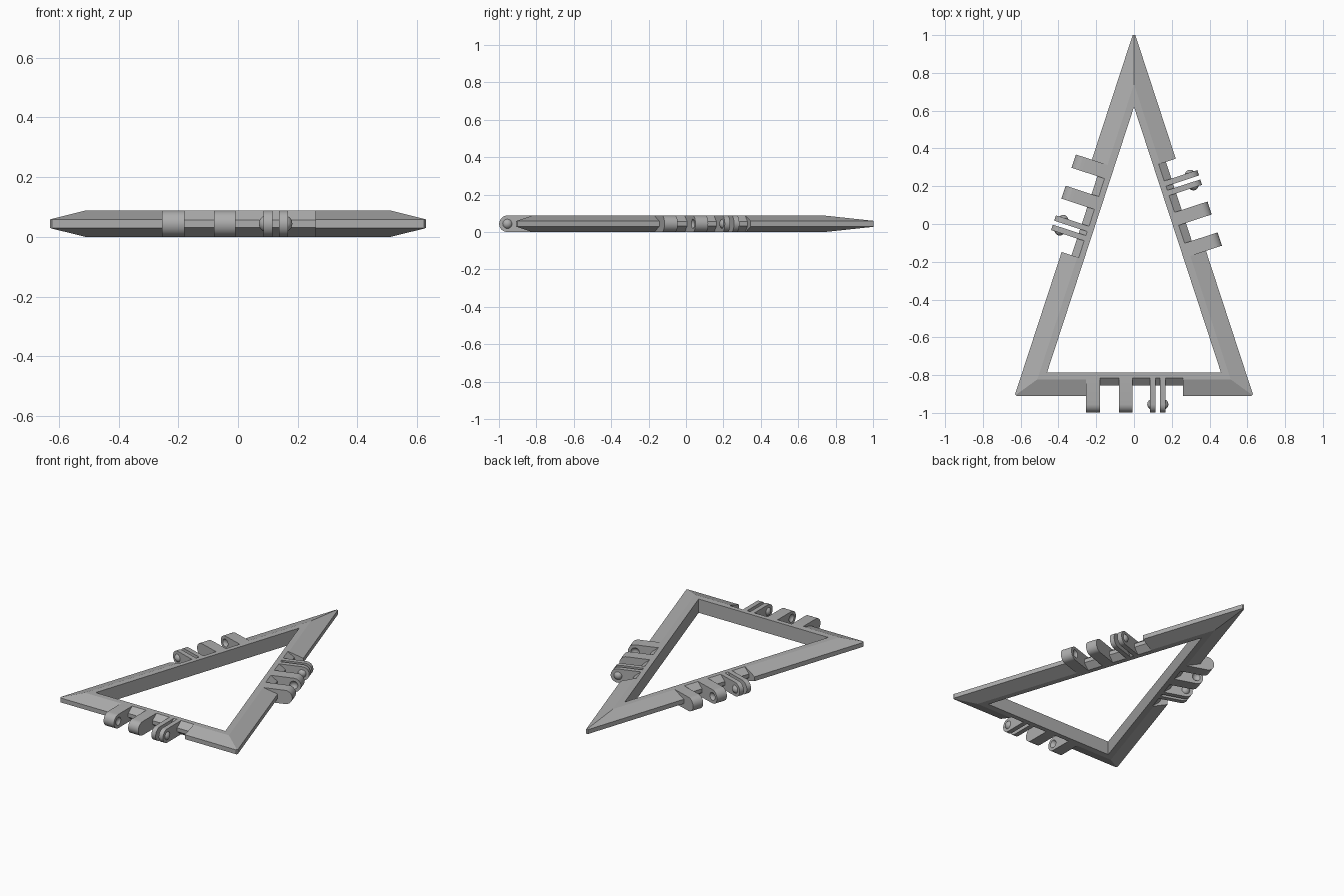
import bpy, bmesh, math
from mathutils import Matrix, Vector

if "Cube" in bpy.data.objects:
    bpy.data.objects.remove(bpy.data.objects["Cube"], do_unlink=True)

grey = bpy.data.materials.new("plain_grey")
grey.use_nodes = True
GREY = (0.42, 0.42, 0.42, 1)
grey.diffuse_color = GREY
grey.node_tree.nodes["Principled BSDF"].inputs["Base Color"].default_value = GREY

H = 0.088            # frame thickness
MID = H / 2
WIDTH = 0.125        # bar width
KNUCKLE = 0.17       # hinge axis distance from the inner edge
INNER = [Vector(p) for p in ((-0.46, -0.785), (0.46, -0.785), (0, 0.62))]


def finish(bm, name, matrix=Matrix()):
    bmesh.ops.recalc_face_normals(bm, faces=bm.faces[:])
    me = bpy.data.meshes.new(name)
    bm.to_mesh(me)
    bm.free()
    me.materials.append(grey)
    me.transform(matrix)
    ob = bpy.data.objects.new(name, me)
    bpy.context.collection.objects.link(ob)
    return ob


def prism(name, profile, s0, s1, matrix):
    """Extrude a (distance outward, height) profile along the bar."""
    bm = bmesh.new()
    face = bm.faces.new([bm.verts.new((s0, -u, z)) for u, z in profile])
    ext = bmesh.ops.extrude_face_region(bm, geom=[face])
    verts = [v for v in ext["geom"] if isinstance(v, bmesh.types.BMVert)]
    bmesh.ops.translate(bm, verts=verts, vec=(s1 - s0, 0, 0))
    return finish(bm, name, matrix)


def ball(name, s, matrix, radius=0.0283):
    bm = bmesh.new()
    bmesh.ops.create_uvsphere(bm, u_segments=24, v_segments=16, radius=radius)
    bmesh.ops.translate(bm, verts=bm.verts[:], vec=(s, -KNUCKLE, MID))
    return finish(bm, name, matrix)


def activate(ob):
    bpy.ops.object.select_all(action='DESELECT')
    ob.select_set(True)
    bpy.context.view_layer.objects.active = ob


def combine(ob, other, operation):
    mod = ob.modifiers.new(operation.lower(), 'BOOLEAN')
    mod.operation, mod.object, mod.solver = operation, other, 'EXACT'
    activate(ob)
    bpy.ops.object.modifier_apply(modifier=mod.name)
    bpy.data.objects.remove(other, do_unlink=True)


def smooth(ob):
    activate(ob)
    bpy.ops.object.shade_smooth_by_angle(angle=math.radians(30))


# Triangular frame: bar section swept round the three corners
def outward(i):
    d = (INNER[(i + 1) % 3] - INNER[i]).normalized()
    return Vector((d.y, -d.x))


def corner_direction(i):
    a, b = outward(i - 1), outward(i)
    return (a + b) / (1 + a.dot(b))


section = [(0, 0), (0.0375, 0), (WIDTH, 0.03), (WIDTH, 0.058), (0.0375, H), (0, H)]
bm = bmesh.new()
rings = []
for i in range(3):
    ring = []
    for u, z in section:
        p = INNER[i] + corner_direction(i) * u
        ring.append(bm.verts.new((p.x, p.y, z)))
    rings.append(ring)
n = len(section)
for i in range(3):
    a, b = rings[i], rings[(i + 1) % 3]
    for k in range(n):
        bm.faces.new((a[k], a[(k + 1) % n], b[(k + 1) % n], b[k]))

# Blunt the three sharp tips
for i, trim in enumerate((0.008, 0.008, 0.02)):
    c = corner_direction(i)
    tip = INNER[i] + c * WIDTH - c.normalized() * trim
    cut = bmesh.ops.bisect_plane(bm, geom=bm.verts[:] + bm.edges[:] + bm.faces[:],
                                 plane_co=tip.to_3d(), plane_no=c.to_3d(), clear_outer=True)
    rim = [e for e in cut["geom_cut"] if isinstance(e, bmesh.types.BMEdge)]
    bmesh.ops.holes_fill(bm, edges=rim)
frame = finish(bm, "triangle_frame")

# Hinge parts, repeated on every side
recess = [(0.03, H + 0.05), (0.03, H), (0.07, 0.056), (0.07, 0.032),
          (0.03, 0), (0.03, -0.05), (0.3, -0.05), (0.3, H + 0.05)]
arc = [math.pi * (k / 16 - 0.5) for k in range(17)]
tab = [(0.03, H), (0.03, 0)] + [(KNUCKLE + MID * math.cos(t), MID + MID * math.sin(t)) for t in arc]

for i, side in enumerate(("front", "left", "right")):
    o = outward(i)
    angle = math.atan2(o.y, o.x) + math.pi / 2
    base = o * INNER[i].dot(o)
    place = Matrix.Translation(base.to_3d()) @ Matrix.Rotation(angle, 4, 'Z')

    # Recess with slanted walls
    combine(frame, prism("recess_cutter", recess, -0.254, 0.26, place), 'DIFFERENCE')

    # Two thick knuckles with facing sockets
    for label, s0, s1, socket in (("outer", -0.254, -0.18, -0.1667),
                                  ("middle", -0.08, -0.008, -0.0933)):
        knuckle = prism(f"{side}_{label}_knuckle", tab, s0, s1, place)
        combine(knuckle, ball("socket_cutter", socket, place), 'DIFFERENCE')
        smooth(knuckle)

    # Thin spring plates with domed studs on their outer faces
    for label, s0, s1, stud in (("near", 0.085, 0.115, 0.0983),
                                ("far", 0.137, 0.167, 0.1537)):
        plate = prism(f"{side}_{label}_plate", tab, s0, s1, place)
        dome = ball("dome", stud, place)
        # Keep only the outer half of the dome
        trim_range = (0.0, 0.1) if label == "near" else (0.15, 0.25)
        square = [(0.1, -0.1), (0.3, -0.1), (0.3, 0.2), (0.1, 0.2)]
        combine(dome, prism("trim", square, *trim_range, place), 'INTERSECT')
        combine(plate, dome, 'UNION')
        smooth(plate)
